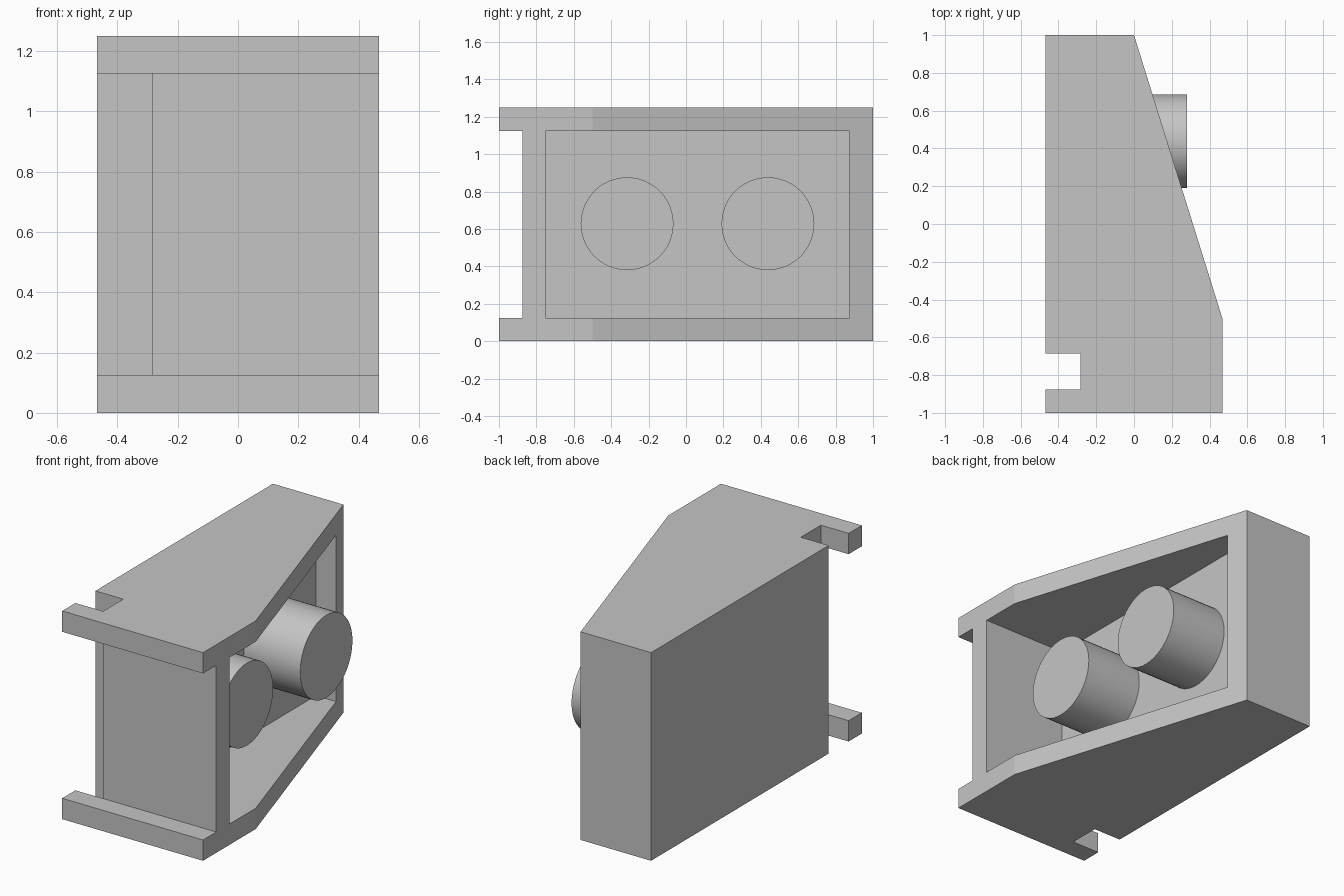
import bpy, bmesh, math
from mathutils import Matrix, Vector

if "Cube" in bpy.data.objects:
    bpy.data.objects.remove(bpy.data.objects["Cube"], do_unlink=True)

HEIGHT = 1.25
HALF = 0.468      # half of the width
WALL = 0.125      # thickness of rim and plates
FLOOR = -0.095    # depth of the recess

grey = bpy.data.materials.new("plain grey")
grey.use_nodes = True
grey.diffuse_color = (0.56, 0.56, 0.56, 1)
grey.node_tree.nodes["Principled BSDF"].inputs["Base Color"].default_value = grey.diffuse_color


def finish(bm, name):
    """Turn a bmesh into a grey object."""
    bmesh.ops.recalc_face_normals(bm, faces=bm.faces)
    mesh = bpy.data.meshes.new(name)
    bm.to_mesh(mesh)
    bm.free()
    mesh.materials.append(grey)
    obj = bpy.data.objects.new(name, mesh)
    bpy.context.collection.objects.link(obj)
    return obj


def prism(name, outline, z0, z1):
    """Extrude a plan outline upward."""
    bm = bmesh.new()
    face = bm.faces.new([bm.verts.new((x, y, z0)) for x, y in outline])
    top = bmesh.ops.extrude_face_region(bm, geom=[face])["geom"]
    bmesh.ops.translate(bm, vec=(0, 0, z1 - z0),
                        verts=[v for v in top if isinstance(v, bmesh.types.BMVert)])
    return finish(bm, name)


def activate(obj):
    bpy.ops.object.select_all(action='DESELECT')
    obj.select_set(True)
    bpy.context.view_layer.objects.active = obj


def cut_box(target, x, y, z):
    """Remove a box, given as ranges, from the target."""
    cutter = prism("cutter", [(x[0], y[0]), (x[1], y[0]), (x[1], y[1]), (x[0], y[1])], *z)
    cutter.hide_render = True
    mod = target.modifiers.new("cut", 'BOOLEAN')
    mod.operation, mod.solver, mod.object = 'DIFFERENCE', 'EXACT', cutter
    activate(target)
    bpy.ops.object.modifier_apply(modifier=mod.name)
    bpy.data.objects.remove(cutter, do_unlink=True)


# Housing: plan outline with the sloped face and the rear notch
housing = prism("housing", [
    (-HALF, -1), (HALF, -1), (HALF, -0.5), (0, 1), (-HALF, 1),
    (-HALF, -0.685), (-0.283, -0.685), (-0.283, -0.875), (-HALF, -0.875)], 0, HEIGHT)

# Open front between the plates, and the recess behind the sloped face
inner_z = (WALL, HEIGHT - WALL)
cut_box(housing, (-1, 1), (-1.2, -0.875), inner_z)
cut_box(housing, (FLOOR, 1), (-0.75, 0.875), inner_z)

# Round knobs standing on the recess floor
for name, y in (("front_knob", -0.315), ("back_knob", 0.438)):
    bm = bmesh.new()
    start, end = FLOOR - 0.02, 0.28
    place = Matrix.Translation(Vector(((start + end) / 2, y, HEIGHT / 2 + 0.003)))
    bmesh.ops.create_cone(bm, cap_ends=True, segments=48, radius1=0.248, radius2=0.248,
                          depth=end - start,
                          matrix=place @ Matrix.Rotation(math.pi / 2, 4, 'Y'))
    knob = finish(bm, name)
    activate(knob)
    bpy.ops.object.shade_smooth_by_angle(angle=math.radians(30))
